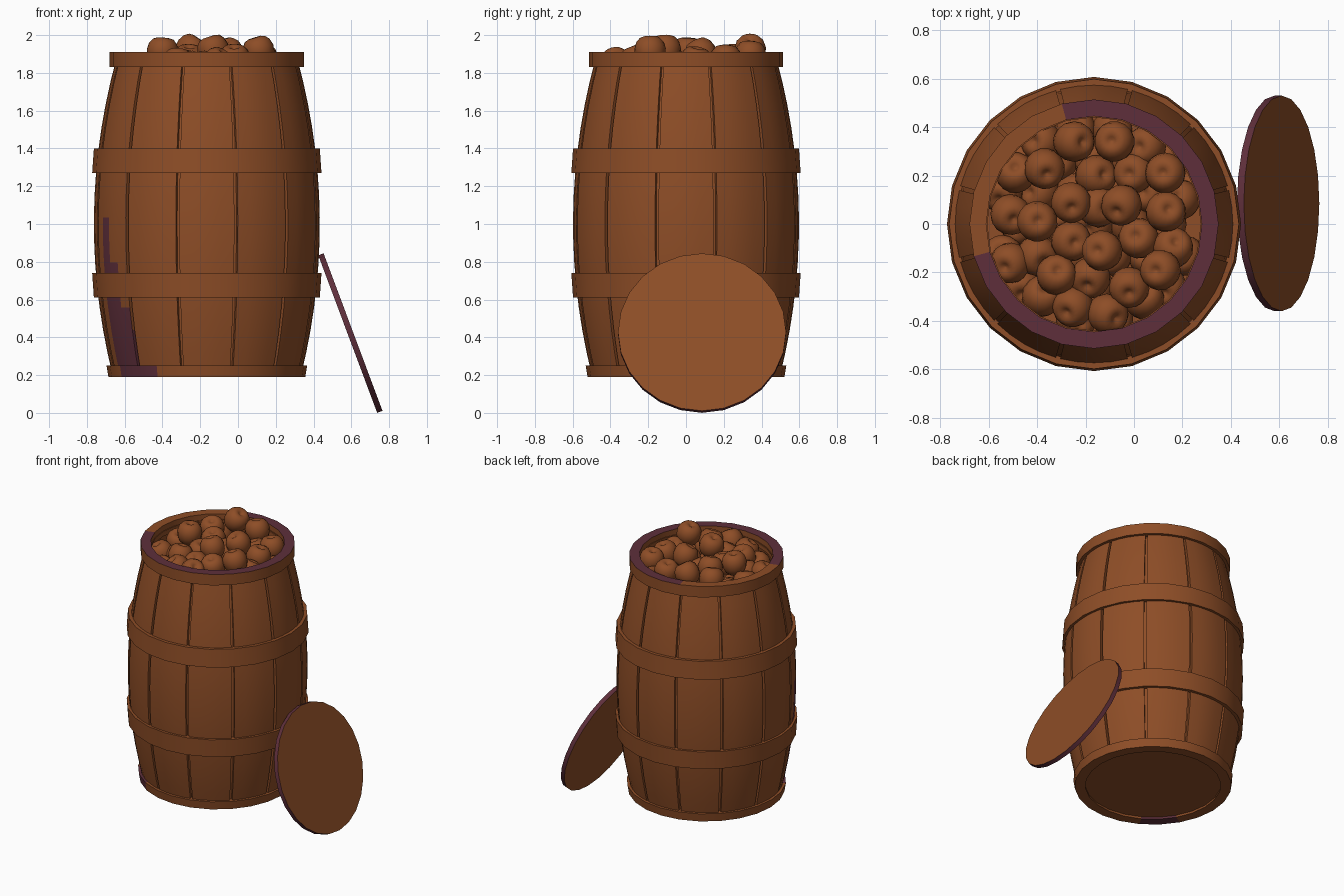
import bpy, bmesh, math, random
from mathutils import Vector, Euler

if "Cube" in bpy.data.objects:
    bpy.data.objects.remove(bpy.data.objects["Cube"])

random.seed(4)
CX = -0.165          # barrel axis
SIDES = 24


def material(name, rgb):
    m = bpy.data.materials.new(name)
    m.diffuse_color = (*rgb, 1)
    m.use_nodes = True
    m.node_tree.nodes["Principled BSDF"].inputs["Base Color"].default_value = m.diffuse_color
    return m


BROWN = material("warm brown wood", (0.27, 0.075, 0.020))
PURPLE = material("dark plum wood", (0.112, 0.028, 0.043))


def radius(z):
    """Bulging barrel outline."""
    return 0.598 - 0.155 * (z - 1.0) ** 2


def finish(name, bm, rule=None, loc=(CX, 0, 0), angle=30):
    bmesh.ops.recalc_face_normals(bm, faces=bm.faces)
    bm.normal_update()
    if rule:
        for f in bm.faces:
            f.material_index = int(rule(f))
    me = bpy.data.meshes.new(name)
    bm.to_mesh(me)
    bm.free()
    me.materials.append(BROWN)
    me.materials.append(PURPLE)
    ob = bpy.data.objects.new(name, me)
    bpy.context.collection.objects.link(ob)
    ob.location = loc
    bpy.ops.object.select_all(action='DESELECT')
    ob.select_set(True)
    bpy.context.view_layer.objects.active = ob
    bpy.ops.object.shade_smooth_by_angle(angle=math.radians(angle))
    return ob


def lathe(profile, closed=True, segs=SIDES):
    bm = bmesh.new()
    rings = [[bm.verts.new((r * math.cos(2 * math.pi * i / segs),
                            r * math.sin(2 * math.pi * i / segs), z))
              for i in range(segs)] for r, z in profile]
    n = len(rings)
    for k in range(n if closed else n - 1):
        a, b = rings[k], rings[(k + 1) % n]
        for i in range(segs):
            j = (i + 1) % segs
            bm.faces.new((a[i], a[j], b[j], b[i]))
    return bm


def disc(r, h):
    bm = bmesh.new()
    bmesh.ops.create_cone(bm, cap_ends=True, segments=SIDES,
                          radius1=r, radius2=r, depth=h)
    return bm


def azimuth(f):
    c = f.calc_center_median()
    return math.degrees(math.atan2(c.y, c.x)) % 360


# Twelve curved staves, one with a plum wedge near the foot
def stave(k):
    bm = bmesh.new()
    rows, cols, gap = 14, 4, 0.9
    a0, a1 = 15 + 30 * k + gap, 45 + 30 * k - gap
    grid = []
    for r in range(rows + 1):
        z = 0.2 + 1.67 * r / rows
        loop = []
        for c in range(cols + 1):
            a = math.radians(a0 + (a1 - a0) * c / cols)
            loop.append((radius(z), a))
        loop = loop + [(q - 0.035, a) for q, a in reversed(loop)]
        grid.append([bm.verts.new((q * math.cos(a), q * math.sin(a), z))
                     for q, a in loop])
    n = len(grid[0])
    for lo, hi in zip(grid, grid[1:]):
        for i in range(n):
            j = (i + 1) % n
            bm.faces.new((lo[i], lo[j], hi[j], hi[i]))
    bm.faces.new(grid[0])
    bm.faces.new(grid[-1])

    def wedge(f):
        z = f.calc_center_median().z
        return 206 < azimuth(f) < 209 + 26 * (1.0 - z) and z < 1.0
    finish(f"stave_{k + 1}", bm, wedge)


for k in range(12):
    stave(k)

# Inner lining behind the stave gaps
zs = [0.21 + 1.66 * i / 12 for i in range(13)]
finish("inner_lining", lathe([(radius(z) - 0.024, z) for z in zs]
                             + [(radius(z) - 0.04, z) for z in reversed(zs)]))

# Two middle hoops, tapering away from the belly
finish("upper_hoop", lathe([(0.607, 1.27), (0.598, 1.40), (0.565, 1.40), (0.57, 1.27)]))
finish("lower_hoop", lathe([(0.598, 0.61), (0.607, 0.74), (0.57, 0.74), (0.565, 0.61)]))

# Foot hoop with a plum patch, and the barrel floor
finish("foot_hoop", lathe([(0.521, 0.19), (0.531, 0.25), (0.46, 0.25), (0.45, 0.19)]),
       lambda f: 210 < azimuth(f) < 240)
finish("barrel_floor", disc(0.465, 0.03), loc=(CX, 0, 0.222))

# Rim ring: plum upper face except for one quarter
finish("rim_ring", lathe([(0.514, 1.83), (0.514, 1.91), (0.445, 1.91), (0.445, 1.83)]),
       lambda f: f.normal.z > 0.9 and not 104 < azimuth(f) < 189)

# Lid leaning on the barrel, plum around its edge
lid = finish("lid", disc(0.445, 0.03), lambda f: abs(f.normal.z) < 0.5,
             loc=(0.595, 0.085, 0.4225))
lid.rotation_euler = (0, math.radians(69.5), 0)

# Apple: lathed outline with dimples at both ends
outline = [(0.004, 0.058), (0.016, 0.066), (0.034, 0.075), (0.056, 0.068),
           (0.075, 0.045), (0.084, 0.012), (0.080, -0.022), (0.066, -0.053),
           (0.044, -0.073), (0.024, -0.078), (0.004, -0.070)]


def apple_mesh():
    bm = lathe(outline, closed=False, segs=16)
    bmesh.ops.holes_fill(bm, edges=bm.edges, sides=16)
    ob = finish("apple_1", bm, angle=60)
    return ob


first = apple_mesh()
spots = [  # top layer: x, y, z of centre
    (-0.25, 0.34, 1.92), (-0.08, 0.34, 1.89), (-0.37, 0.23, 1.87),
    (-0.40, 0.01, 1.91), (-0.26, 0.09, 1.87), (-0.05, 0.08, 1.90),
    (0.13, 0.05, 1.86), (0.13, 0.21, 1.87), (-0.13, -0.11, 1.92),
    (-0.26, -0.07, 1.84), (-0.32, -0.21, 1.85), (-0.18, -0.22, 1.83),
    (-0.02, -0.26, 1.87), (0.11, -0.19, 1.915), (0.16, -0.10, 1.82),
    (-0.25, -0.34, 1.83), (-0.11, -0.37, 1.85), (0.04, -0.31, 1.79),
    (-0.51, -0.16, 1.80), (-0.51, 0.04, 1.81), (-0.49, 0.21, 1.80),
    (-0.38, 0.34, 1.79), (0.05, 0.32, 1.79), (0.19, 0.10, 1.78),
    (0.0, 0.21, 1.81), (-0.16, 0.20, 1.80), (-0.40, -0.13, 1.79),
    (-0.38, -0.30, 1.78), (0.02, -0.06, 1.80), (-0.15, 0.07, 1.82)]
# Packed layer underneath
for row in range(-3, 4):
    for col in range(-3, 4):
        x, y = 0.15 * (col + 0.5 * (row % 2)), 0.13 * row
        if math.hypot(x, y) < 0.40:
            spots.append((CX + x, y, 1.71 + random.uniform(-0.02, 0.02)))

for i, p in enumerate(spots):
    ob = first if i == 0 else first.copy()
    if i:
        ob.name = f"apple_{i + 1}"
        bpy.context.collection.objects.link(ob)
    ob.location = p
    ob.rotation_euler = Euler((random.uniform(-0.5, 0.5), random.uniform(-0.5, 0.5),
                               random.uniform(0, 6.28)))

# Hidden bed closing the gaps below the apples
finish("apple_bed", disc(0.46, 0.02), loc=(CX, 0, 1.66))
